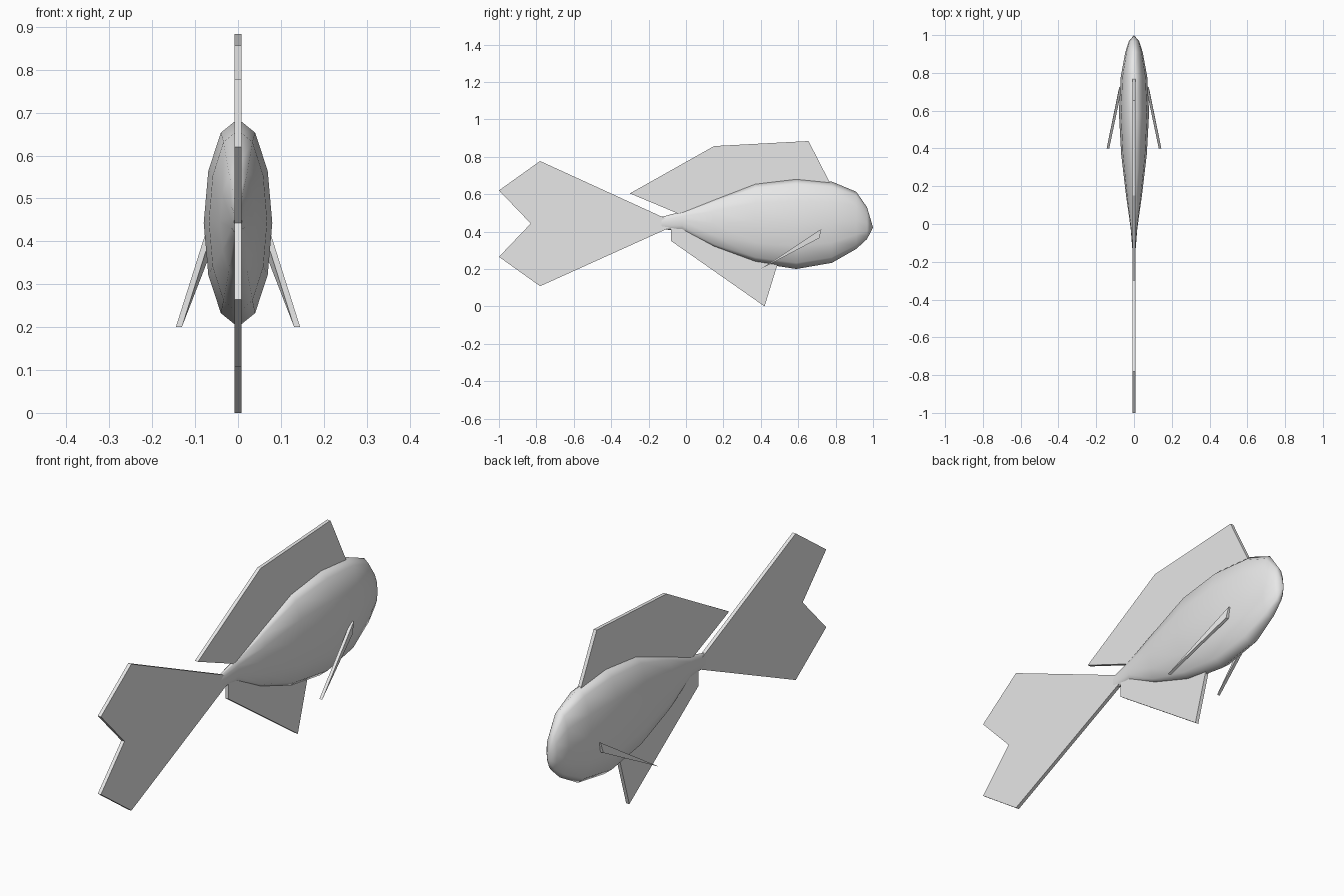
import bpy, bmesh, math

if "Cube" in bpy.data.objects:
    bpy.data.objects.remove(bpy.data.objects["Cube"])

grey = bpy.data.materials.new("plain grey")
grey.diffuse_color = (0.8, 0.8, 0.8, 1)
grey.use_nodes = True
grey.node_tree.nodes["Principled BSDF"].inputs["Base Color"].default_value = grey.diffuse_color


def finish(name, bm):
    bmesh.ops.recalc_face_normals(bm, faces=bm.faces)
    me = bpy.data.meshes.new(name)
    bm.to_mesh(me)
    bm.free()
    me.materials.append(grey)
    ob = bpy.data.objects.new(name, me)
    bpy.context.collection.objects.link(ob)
    return ob


def plate(name, outer, inner):
    """Closed plate between two matching outlines of 3D points."""
    bm = bmesh.new()
    a = [bm.verts.new(p) for p in outer]
    b = [bm.verts.new(p) for p in inner]
    bm.faces.new(a)
    bm.faces.new(b[::-1])
    n = len(a)
    for i in range(n):
        j = (i + 1) % n
        bm.faces.new((a[i], b[i], b[j], a[j]))
    return finish(name, bm)


def fin(name, pts, t=0.008):
    return plate(name, [(t, y, z) for y, z in pts], [(-t, y, z) for y, z in pts])


# Body: twelve-sided elliptical rings (y, centre z, half width, half height)
rings = [(-0.13, 0.445, 0.009, 0.034), (-0.02, 0.457, 0.018, 0.050),
         (0.15, 0.445, 0.042, 0.130), (0.37, 0.447, 0.068, 0.213),
         (0.59, 0.443, 0.080, 0.243), (0.78, 0.450, 0.070, 0.217),
         (0.91, 0.460, 0.046, 0.153), (0.968, 0.445, 0.027, 0.085)]
bm = bmesh.new()
loops = []
for y, zc, rx, rz in rings:
    loops.append([bm.verts.new((rx * math.sin(k * math.pi / 6), y,
                                zc + rz * math.cos(k * math.pi / 6))) for k in range(12)])
for a, b in zip(loops, loops[1:]):
    for k in range(12):
        j = (k + 1) % 12
        bm.faces.new((a[k], a[j], b[j], b[k]))
bm.faces.new(loops[0])
nose = bm.verts.new((0, 1.0, 0.422))
for k in range(12):
    bm.faces.new((loops[-1][k], loops[-1][(k + 1) % 12], nose))
for f in bm.faces:
    f.smooth = len(f.verts) < 12
finish("body", bm)

# Flat fins on the centre line
fin("tail_fin", [(-0.08, 0.457), (-0.78, 0.777), (-1.0, 0.62), (-0.83, 0.443),
                 (-1.0, 0.265), (-0.78, 0.108), (-0.08, 0.424)])
fin("top_fin", [(-0.30, 0.604), (0.15, 0.857), (0.655, 0.884), (0.775, 0.65),
                (0.70, 0.55), (0.02, 0.47)])
fin("bottom_fin", [(-0.08, 0.43), (-0.08, 0.35), (0.42, 0.0), (0.50, 0.26),
                   (0.40, 0.36)])

# Side fins: thin tapered blades leaning outward
outline = [(0.077, 0.725, 0.415), (0.081, 0.712, 0.365), (0.145, 0.40, 0.20)]
for s, side in ((1, "right"), (-1, "left")):
    plate(side + "_side_fin", [(s * x, y, z) for x, y, z in outline],
          [(s * (x - 0.014), y, z) for x, y, z in outline])
